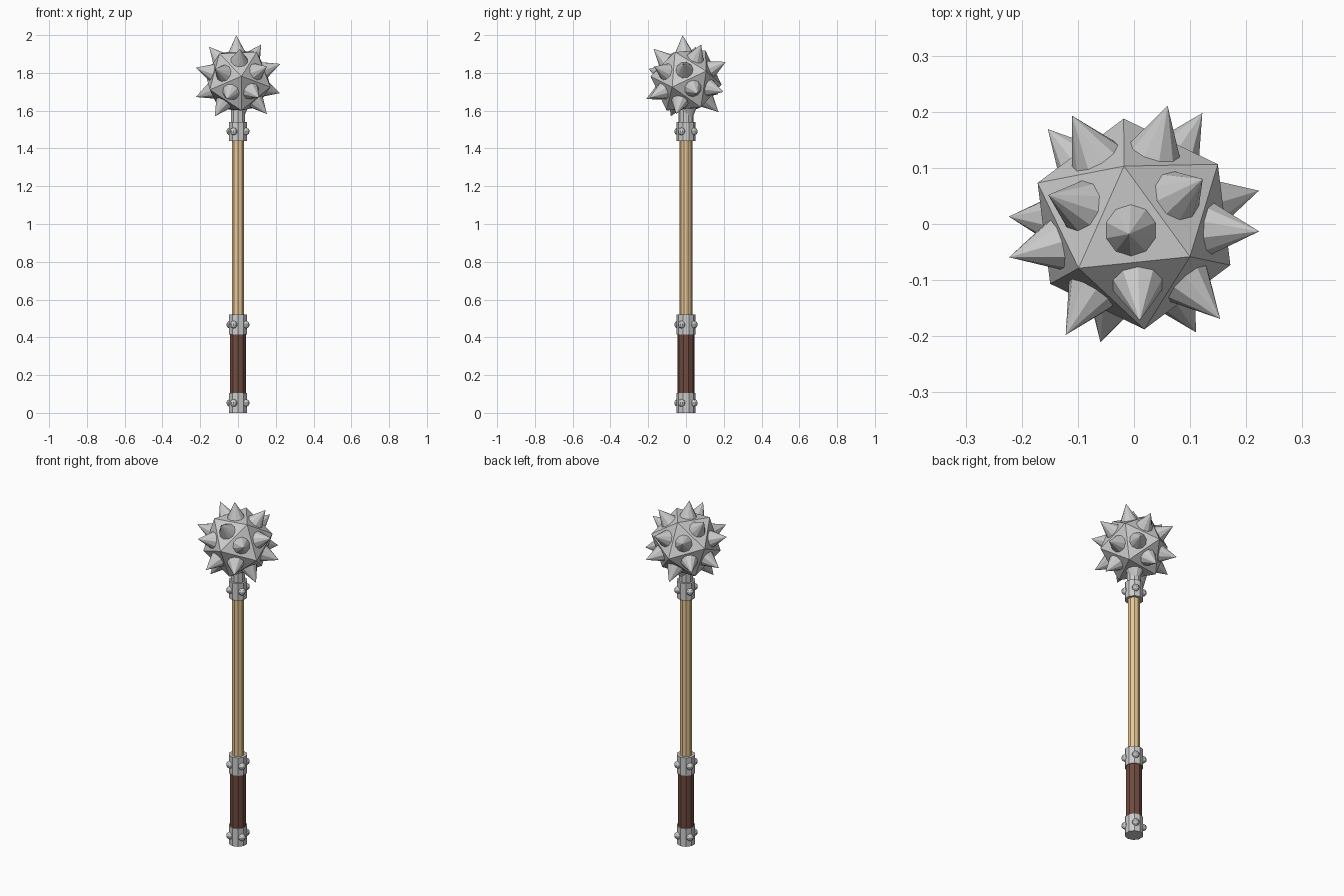
import bpy, bmesh, math
from mathutils import Matrix, Vector

if "Cube" in bpy.data.objects:
    bpy.data.objects.remove(bpy.data.objects["Cube"])

SIDES = 10
HEAD_Z = 1.76      # head centre
HEAD_R = 0.19      # corner radius of the icosahedron
TIP_R = 0.24       # spike tip distance from the centre


def material(name, color):
    m = bpy.data.materials.new(name)
    m.diffuse_color = (*color, 1)
    m.use_nodes = True
    m.node_tree.nodes["Principled BSDF"].inputs["Base Color"].default_value = m.diffuse_color
    return m


def finish(bm, name, mat=None):
    bmesh.ops.recalc_face_normals(bm, faces=bm.faces)
    me = bpy.data.meshes.new(name)
    bm.to_mesh(me)
    bm.free()
    if mat:
        me.materials.append(mat)
    ob = bpy.data.objects.new(name, me)
    bpy.context.collection.objects.link(ob)
    return ob


def rod(name, r, z0, z1, mat=None):
    bm = bmesh.new()
    bmesh.ops.create_cone(bm, cap_ends=True, segments=SIDES, radius1=r, radius2=r,
                          depth=z1 - z0, matrix=Matrix.Translation((0, 0, (z0 + z1) / 2)))
    return finish(bm, name, mat)


wood = material("wood", (0.8, 0.57, 0.3))
leather = material("leather", (0.16, 0.07, 0.05))

# Handle
rod("shaft", 0.034, 0.45, 1.5, wood)
rod("grip", 0.045, 0.08, 0.45, leather)
rod("neck", 0.039, 1.5, 1.64)

# Metal collars, each with four round rivets
for name, z0, z1 in (("pommel", 0, 0.105), ("grip_collar", 0.415, 0.52),
                     ("head_collar", 1.44, 1.54)):
    rod(name, 0.05, z0, z1)
    bm = bmesh.new()
    for k in range(4):
        a = math.radians(61 + 90 * k)
        pos = (0.048 * math.cos(a), 0.048 * math.sin(a), (z0 + z1) / 2)
        bmesh.ops.create_uvsphere(bm, u_segments=10, v_segments=7, radius=0.02,
                                  matrix=Matrix.Translation(pos))
    finish(bm, name + "_rivets")

# Head: icosahedron with one face turned up, then slightly tilted
up = Vector((0, 0, 1))
bm = bmesh.new()
bmesh.ops.create_icosphere(bm, subdivisions=1, radius=HEAD_R)
bm.normal_update()
top = max(bm.faces, key=lambda f: f.normal.z)
bm.transform(top.normal.rotation_difference(up).to_matrix().to_4x4())
corner = top.verts[0].co
turn = math.radians(96) - math.atan2(corner.y, corner.x)
tilt = up.rotation_difference(Vector((-0.0375, -0.075, 1))).to_matrix().to_4x4()
bm.transform(Matrix.Translation((0, 0, HEAD_Z)) @ tilt @ Matrix.Rotation(turn, 4, 'Z'))
bm.normal_update()
faces = [(f.calc_center_median(), f.normal.copy()) for f in bm.faces]
inner = (faces[0][0] - Vector((0, 0, HEAD_Z))).length
finish(bm, "head")

# One cone spike on every face
length = TIP_R - inner + 0.004
bm = bmesh.new()
for center, normal in faces:
    m = (Matrix.Translation(center + normal * (length / 2 - 0.004))
         @ up.rotation_difference(normal).to_matrix().to_4x4())
    bmesh.ops.create_cone(bm, cap_ends=True, segments=SIDES, radius1=0.048,
                          radius2=0, depth=length, matrix=m)
bmesh.ops.remove_doubles(bm, verts=bm.verts, dist=1e-5)
finish(bm, "spikes")
